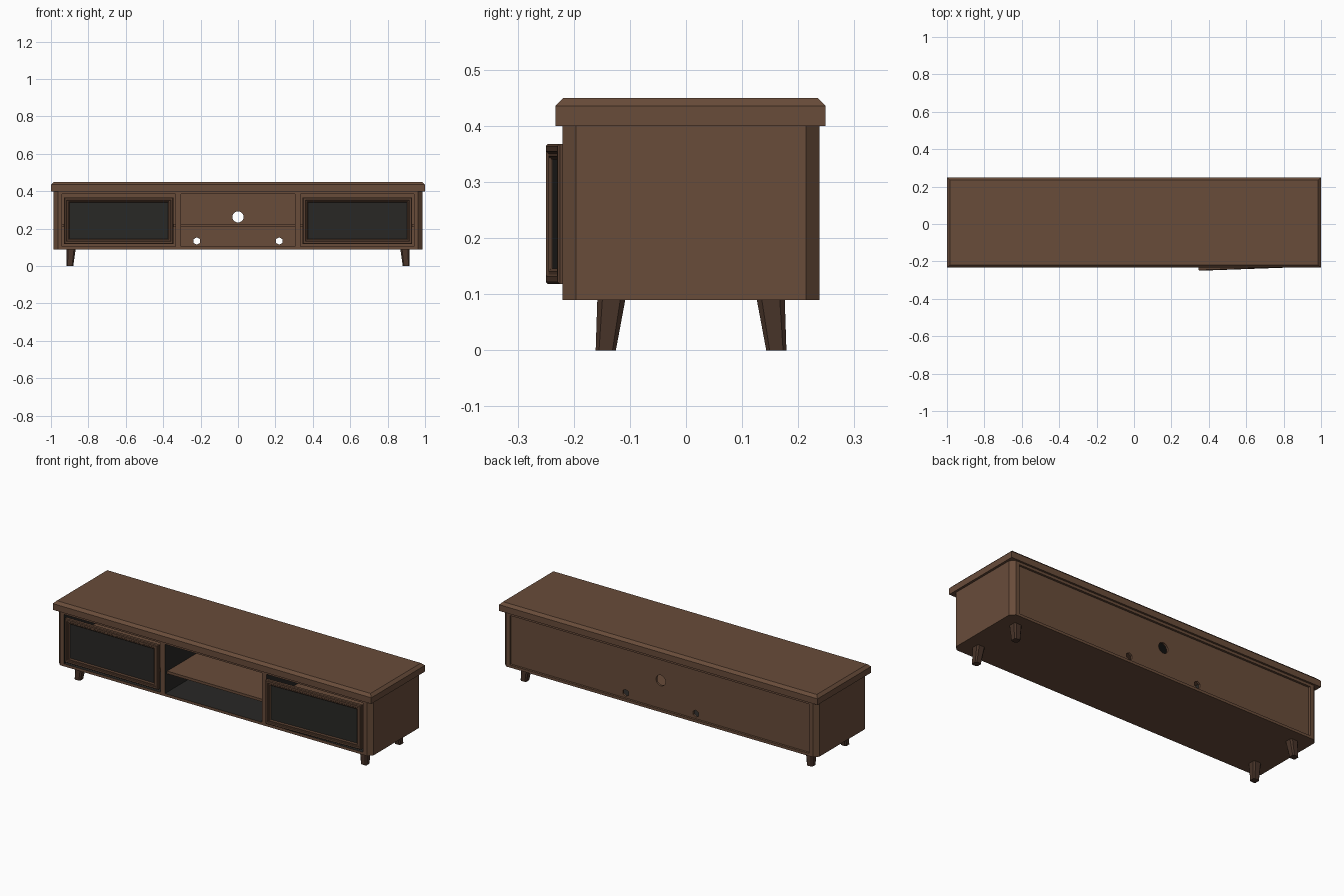
import bpy, bmesh, math
from mathutils import Matrix

if "Cube" in bpy.data.objects:
    bpy.data.objects.remove(bpy.data.objects["Cube"])

YC = 0.009  # depth centre of the cabinet


def mat(name, r, g, b):
    m = bpy.data.materials.new(name)
    m.diffuse_color = (r, g, b, 1)
    m.use_nodes = True
    m.node_tree.nodes["Principled BSDF"].inputs["Base Color"].default_value = m.diffuse_color
    return m


WOOD = mat("walnut", 0.14, 0.072, 0.042)
TRIM = mat("walnut_trim", 0.105, 0.054, 0.032)
LEG = mat("dark_wood", 0.065, 0.034, 0.022)
DARK = mat("smoked_glass", 0.022, 0.021, 0.019)


def make(name, bm, *mats):
    bmesh.ops.recalc_face_normals(bm, faces=bm.faces)
    me = bpy.data.meshes.new(name)
    bm.to_mesh(me)
    bm.free()
    for m in mats:
        me.materials.append(m)
    ob = bpy.data.objects.new(name, me)
    bpy.context.collection.objects.link(ob)
    return ob


def box(name, x, y, z, *mats):
    bm = bmesh.new()
    bmesh.ops.create_cube(bm, size=1)
    for v in bm.verts:
        v.co = [(a + b) / 2 + c * (b - a) for (a, b), c in zip((x, y, z), v.co)]
    return make(name, bm, *mats)


def octagon(hx, hy, c):
    return [(hx, hy - c), (hx - c, hy), (c - hx, hy), (-hx, hy - c),
            (-hx, c - hy), (c - hx, -hy), (hx - c, -hy), (hx, c - hy)]


def loft(name, rings, *mats, closed=False):
    bm = bmesh.new()
    rs = [[bm.verts.new(p) for p in r] for r in rings]
    n = len(rs[0])
    pairs = list(zip(rs, rs[1:])) + ([(rs[-1], rs[0])] if closed else [])
    for a, b in pairs:
        for i in range(n):
            j = (i + 1) % n
            bm.faces.new((a[i], a[j], b[j], b[i]))
    if not closed:
        bm.faces.new(rs[0])
        bm.faces.new(rs[-1])
    return make(name, bm, *mats)


def rect(hx, hy, z):
    return [(sx * hx, 0.008 + sy * hy, z) for sx, sy in ((1, 1), (-1, 1), (-1, -1), (1, -1))]


# Top board with chamfered upper edge
loft("top_board", [rect(1, 0.241, 0.40), rect(1, 0.241, 0.435), rect(0.985, 0.226, 0.45)], WOOD)

# Case: chamfered shell, hollowed from the front, recessed at the back
shell = octagon(0.987, 0.229, 0.024)
case = loft("case", [[(x, YC + y, z) for x, y in shell] for z in (0.09, 0.40)], WOOD, DARK)
cutters = [box("front_cutter", (-0.94, 0.94), (-0.3, 0.215), (0.105, 0.385)),
           box("back_cutter", (-0.94, 0.94), (0.226, 0.3), (0.105, 0.385))]

# Cable holes
for x, z, r, n in ((0, 0.263, 0.03, 20), (-0.22, 0.134, 0.02, 6), (0.22, 0.134, 0.02, 6)):
    bm = bmesh.new()
    bmesh.ops.create_cone(bm, cap_ends=True, segments=n, radius1=r, radius2=r, depth=0.1,
                          matrix=Matrix.Translation((x, 0.22, z)) @ Matrix.Rotation(math.pi / 2, 4, 'X'))
    cutters.append(make("hole_cutter", bm))
for c in cutters:
    c.hide_render = True
    m = case.modifiers.new("cut", 'BOOLEAN')
    m.object = c
    m.solver = 'EXACT'
bpy.context.view_layer.update()
cut = bpy.data.meshes.new_from_object(case.evaluated_get(bpy.context.evaluated_depsgraph_get()))
case.modifiers.clear()
case.data = cut
for c in cutters:
    bpy.data.objects.remove(c)

# Dark lining on the inner floor, ceiling and sides
cut.materials.clear()
cut.materials.append(WOOD)
cut.materials.append(DARK)
for p in cut.polygons:
    c = p.center
    inner = abs(c.x) < 0.945 and 0.1 < c.z < 0.39 and c.y < 0.2 and abs(p.normal.y) < 0.5
    p.material_index = int(inner)

# Dividers and shelf
for s, side in ((-1, "left"), (1, "right")):
    d = box(side + "_divider", sorted((s * 0.305, s * 0.333)), (-0.22, 0.216), (0.104, 0.386), WOOD, DARK)
    for p in d.data.polygons:
        p.material_index = int(abs(p.normal.x) > 0.5)
for name, x in (("left_shelf", (-0.941, -0.332)), ("middle_shelf", (-0.306, 0.306)),
                ("right_shelf", (0.332, 0.941))):
    box(name, x, (-0.2, 0.216), (0.21, 0.225), WOOD)

# Doors: moulded frame around smoked glass, built from the hinge edge
W, Z0, Z1 = 0.585, 0.118, 0.368
PROFILE = [(0, 0), (0, -0.016), (0.004, -0.02), (0.014, -0.02), (0.017, -0.016),
           (0.023, -0.016), (0.028, -0.010), (0.028, 0)]  # inset, depth


def door(side, s, angle):
    rings = [[(-s * i, y, Z0 + i), (-s * (W - i), y, Z0 + i),
              (-s * (W - i), y, Z1 - i), (-s * i, y, Z1 - i)] for i, y in PROFILE]
    frame = loft(side + "_door_frame", rings, TRIM, closed=True)
    glass = box(side + "_door_glass", sorted((-s * 0.026, -s * (W - 0.026))),
                (-0.009, -0.003), (Z0 + 0.026, Z1 - 0.026), DARK)
    for ob in (frame, glass):
        ob.location = (s * 0.93, -0.209, 0)
        ob.rotation_euler.z = angle


door("left", -1, 0)
door("right", 1, 0.036)  # slightly ajar

# Tapered, splayed legs with chamfered corners
for sx, a in ((-1, "left"), (1, "right")):
    for sy, b in ((-1, "front"), (1, "back")):
        rings = []
        for z, h, cx, cy, c in ((0, 0.018, 0.899, 0.152, 0.006), (0.091, 0.025, 0.893, 0.142, 0.009)):
            rings.append([(sx * cx + x, YC + sy * cy + y, z) for x, y in octagon(h, h, c)])
        loft(f"{b}_{a}_leg", rings, LEG)
